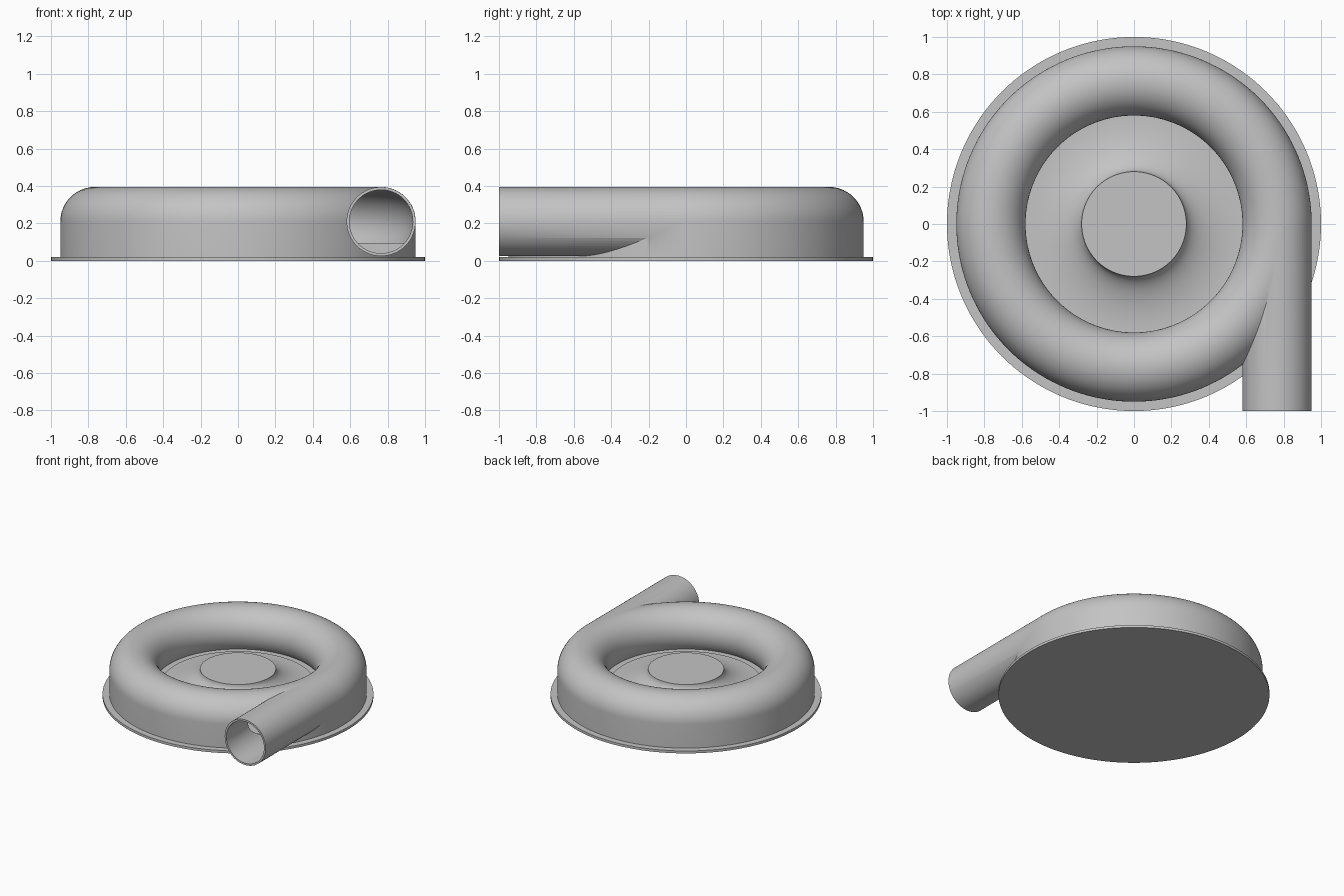
import bpy, bmesh
from math import sin, cos, pi, asin, sqrt
from mathutils import Matrix

cube = bpy.data.objects.get("Cube")
if cube:
    bpy.data.objects.remove(cube, do_unlink=True)

RING_R, TUBE_R, WALL, TUBE_Z = 0.765, 0.185, 0.015, 0.21
PLATE_TOP, FLOOR_Z = 0.02, 0.095
BORE_R = TUBE_R - WALL

grey = bpy.data.materials.new("light grey")
grey.use_nodes = True
colour = (0.55, 0.55, 0.55, 1)
grey.diffuse_color = colour
grey.node_tree.nodes["Principled BSDF"].inputs["Base Color"].default_value = colour


def finish(name, bm):
    bmesh.ops.remove_doubles(bm, verts=bm.verts, dist=1e-5)
    bmesh.ops.recalc_face_normals(bm, faces=bm.faces)
    mesh = bpy.data.meshes.new(name)
    bm.to_mesh(mesh)
    bm.free()
    mesh.materials.append(grey)
    obj = bpy.data.objects.new(name, mesh)
    bpy.context.collection.objects.link(obj)
    return obj


def revolve(name, profile, closed=True, steps=144):
    """Spin an (r, z) profile around the z axis."""
    bm = bmesh.new()
    rings = [[bm.verts.new((r * cos(a), r * sin(a), z)) for r, z in profile]
             for a in (2 * pi * i / steps for i in range(steps))]
    count = len(profile)
    for i, ring in enumerate(rings):
        after = rings[(i + 1) % steps]
        for j in range(count if closed else count - 1):
            k = (j + 1) % count
            bm.faces.new((ring[j], after[j], after[k], ring[k]))
    return finish(name, bm)


def pipe(name, radius, y0, y1):
    bm = bmesh.new()
    bmesh.ops.create_cone(bm, cap_ends=True, segments=64, radius1=radius,
                          radius2=radius, depth=y1 - y0)
    bm.transform(Matrix.Translation((RING_R, (y0 + y1) / 2, TUBE_Z))
                 @ Matrix.Rotation(pi / 2, 4, 'X'))
    return finish(name, bm)


def arc(radius, start, end, steps=40):
    return [(RING_R + radius * cos(a), TUBE_Z + radius * sin(a))
            for a in (start + (end - start) * i / steps for i in range(steps + 1))]


def select(obj):
    bpy.ops.object.select_all(action='DESELECT')
    obj.select_set(True)
    bpy.context.view_layer.objects.active = obj


def combine(target, tool, operation):
    mod = target.modifiers.new("combine", 'BOOLEAN')
    mod.operation, mod.solver, mod.object = operation, 'EXACT', tool
    select(target)
    bpy.ops.object.modifier_apply(modifier=mod.name)
    bpy.data.objects.remove(tool, do_unlink=True)


# Scroll casing: round ring with a straight outer skirt, joined to the outlet pipe
dip = asin((TUBE_Z - FLOOR_Z) / TUBE_R)
foot_r = RING_R - sqrt(TUBE_R ** 2 - (TUBE_Z - FLOOR_Z) ** 2)
casing = revolve("scroll_casing", [(RING_R + TUBE_R, PLATE_TOP)]
                 + arc(TUBE_R, 0, pi + dip) + [(foot_r, PLATE_TOP)])
combine(casing, pipe("outlet_pipe", TUBE_R - 0.0005, -1, 0), 'UNION')

# Hollow flow passage with a flat floor, and the outlet bore
dip = asin((TUBE_Z - FLOOR_Z) / BORE_R)
combine(casing, revolve("passage_cutter", arc(BORE_R, -dip, pi + dip)), 'DIFFERENCE')
combine(casing, pipe("bore_cutter", BORE_R - 0.0005, -1.1, 0), 'DIFFERENCE')

# Centre hub: flat boss flaring down to the floor
HUB_R, FLARE_R, HUB_Z, FLARE_Z = 0.28, 0.57, 0.225, 0.1
flare = [(FLARE_R - (FLARE_R - HUB_R) * cos(a), HUB_Z - (HUB_Z - FLARE_Z) * sin(a))
         for a in (pi / 2 * i / 20 for i in range(21))]
hub = revolve("centre_hub", [(0, HUB_Z)] + flare + [
    (FLARE_R, FLOOR_Z), (foot_r, FLOOR_Z), (foot_r, PLATE_TOP), (0, PLATE_TOP)], closed=False)

# Round base plate
plate = revolve("base_plate", [(0, 0), (1, 0), (1, PLATE_TOP), (0, PLATE_TOP)], closed=False)

for obj in (casing, hub, plate):
    select(obj)
    bpy.ops.object.shade_smooth_by_angle(angle=pi / 6)
